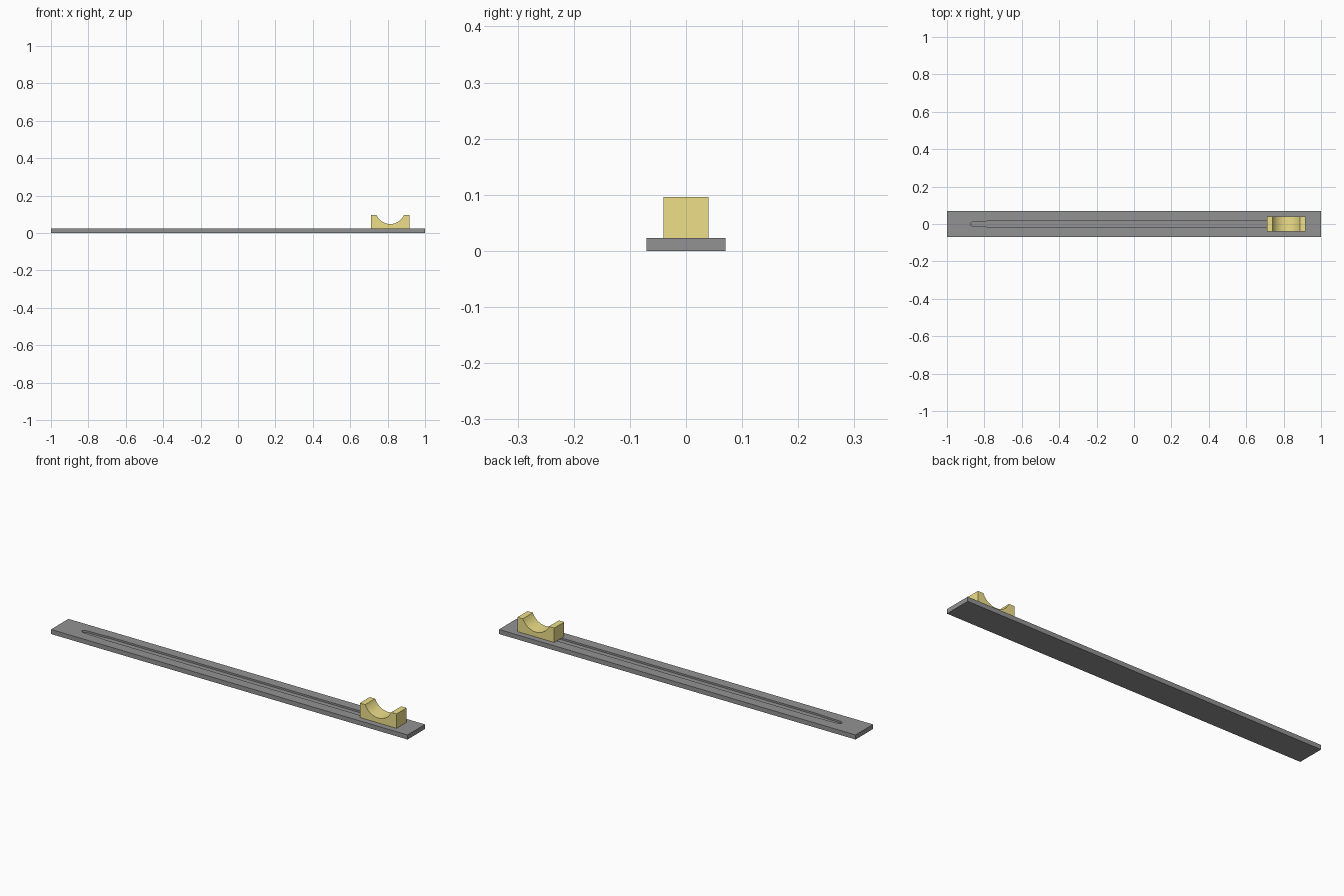
import bpy, bmesh, math
from mathutils import Vector

if "Cube" in bpy.data.objects:
    bpy.data.objects.remove(bpy.data.objects["Cube"])


def extrude_profile(name, pts, direction):
    """Solid made from a closed 3D outline pushed along a direction."""
    bm = bmesh.new()
    face = bm.faces.new([bm.verts.new(p) for p in pts])
    res = bmesh.ops.extrude_face_region(bm, geom=[face])
    verts = [g for g in res["geom"] if isinstance(g, bmesh.types.BMVert)]
    bmesh.ops.translate(bm, verts=verts, vec=Vector(direction))
    bmesh.ops.recalc_face_normals(bm, faces=bm.faces[:])
    mesh = bpy.data.meshes.new(name)
    bm.to_mesh(mesh)
    bm.free()
    obj = bpy.data.objects.new(name, mesh)
    bpy.context.collection.objects.link(obj)
    return obj


def finish(obj, mat_name, color, angle=30):
    """Colour the part and smooth only its curved faces."""
    mat = bpy.data.materials.new(mat_name)
    mat.diffuse_color = (*color, 1)
    mat.use_nodes = True
    mat.node_tree.nodes["Principled BSDF"].inputs["Base Color"].default_value = mat.diffuse_color
    obj.data.materials.clear()
    obj.data.materials.append(mat)
    bpy.ops.object.select_all(action='DESELECT')
    obj.select_set(True)
    bpy.context.view_layer.objects.active = obj
    bpy.ops.object.shade_smooth_by_angle(angle=math.radians(angle))


TOP = 0.023

# Long flat base plate
base = extrude_profile("base_plate",
                       [(-1, -0.07, 0), (1, -0.07, 0), (1, 0.07, 0), (-1, 0.07, 0)],
                       (0, 0, TOP))

# Shallow groove with a narrow rounded tip, ending under the saddle
half = [(0.80, 0.019), (-0.73, 0.019), (-0.78, 0.015), (-0.845, 0.013)]
tip = [(-0.845 - 0.03 * math.sin(a), 0.013 * math.cos(a))
       for a in (math.pi * i / 12 for i in range(1, 12))]
outline = half + tip + [(x, -y) for x, y in reversed(half)]
cutter = extrude_profile("groove_cutter", [(x, y, TOP - 0.009) for x, y in outline],
                         (0, 0, 0.03))
mod = base.modifiers.new("groove", 'BOOLEAN')
mod.operation = 'DIFFERENCE'
mod.solver = 'EXACT'
mod.object = cutter
bpy.context.view_layer.objects.active = base
bpy.ops.object.modifier_apply(modifier=mod.name)
bpy.data.objects.remove(cutter)

# Saddle block with a round cradle cut in its top
cx, hw, top, notch, low = 0.814, 0.103, 0.096, 0.073, 0.048
depth = top - low
r = (notch ** 2 + depth ** 2) / (2 * depth)
a0 = math.asin(min(1, notch / r))
arc = [(cx + r * math.sin(a), low + r - r * math.cos(a))
       for a in (a0 - 2 * a0 * i / 32 for i in range(33))]
profile = [(cx - hw, TOP), (cx + hw, TOP), (cx + hw, top)] + arc + [(cx - hw, top)]
saddle = extrude_profile("saddle_block", [(x, -0.04, z) for x, z in profile], (0, 0.08, 0))

finish(base, "dark_grey", (0.29, 0.29, 0.29))
finish(saddle, "pale_gold", (0.855, 0.74, 0.25))
